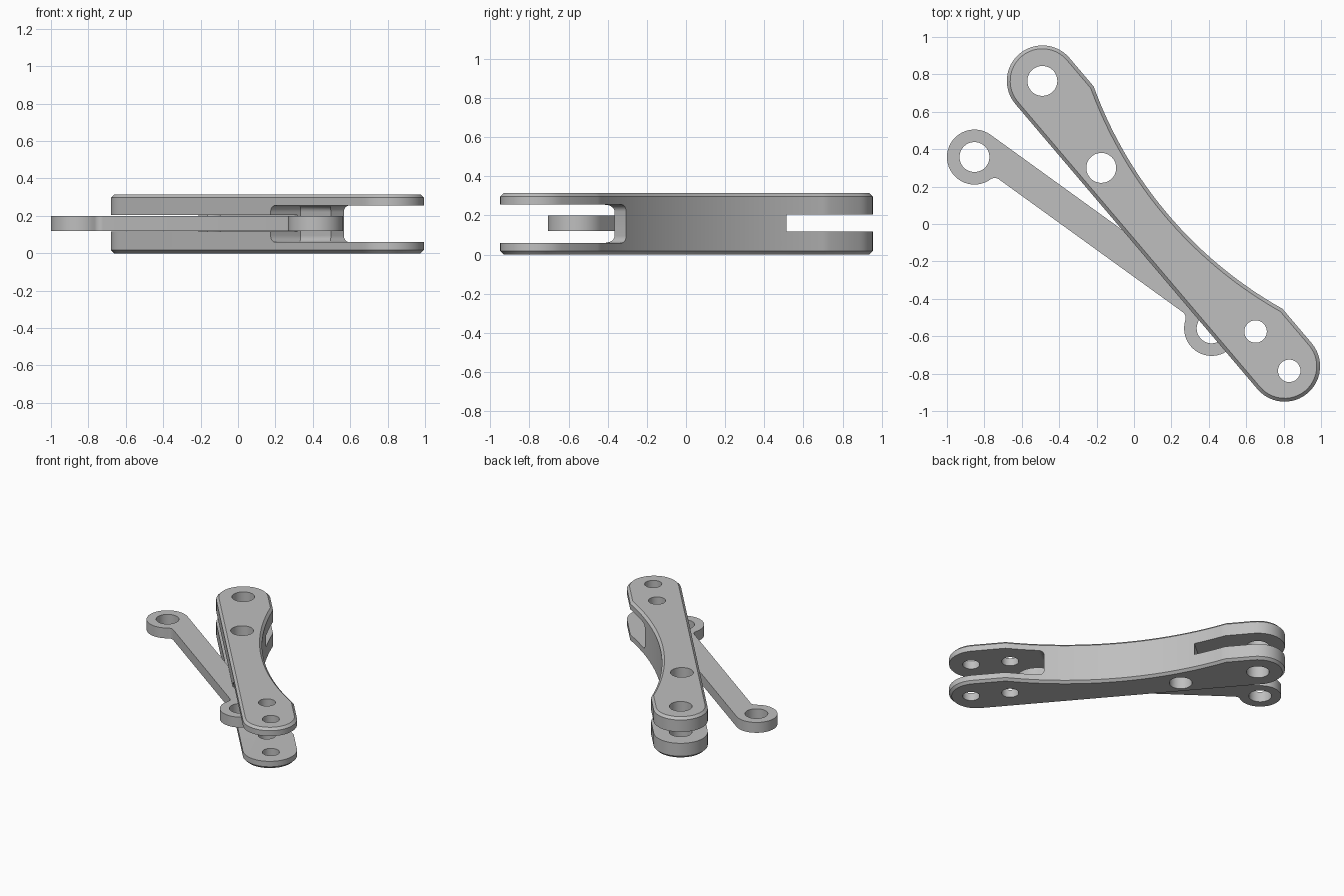
import bpy, bmesh, math
from mathutils import Matrix

cube = bpy.data.objects.get("Cube")
if cube:
    bpy.data.objects.remove(cube, do_unlink=True)

mat = bpy.data.materials.new("plain grey")
mat.use_nodes = True
GREY = (0.52, 0.52, 0.52, 1)
mat.diffuse_color = GREY
bsdf = next(n for n in mat.node_tree.nodes if n.type == 'BSDF_PRINCIPLED')
bsdf.inputs["Base Color"].default_value = GREY


def arc(cx, cy, r, a0, a1, n=24):
    """Points on an arc, angles in degrees."""
    steps = [math.radians(a0 + (a1 - a0) * i / n) for i in range(n + 1)]
    return [(cx + r * math.cos(a), cy + r * math.sin(a)) for a in steps]


def frame(a, b):
    """Matrix with origin at a and x axis pointing to b, plus the distance."""
    dx, dy = b[0] - a[0], b[1] - a[1]
    m = Matrix.Translation((a[0], a[1], 0)) @ Matrix.Rotation(math.atan2(dy, dx), 4, 'Z')
    return m, math.hypot(dx, dy)


def prism(name, pts, z0, z1, matrix, bevel=0, segments=1):
    """Extrude an outline; optionally bevel its top and bottom rims."""
    bm = bmesh.new()
    base = bm.faces.new([bm.verts.new((x, y, z0)) for x, y in pts])
    top = bmesh.ops.extrude_face_region(bm, geom=[base])["geom"]
    bmesh.ops.translate(bm, vec=(0, 0, z1 - z0),
                        verts=[v for v in top if isinstance(v, bmesh.types.BMVert)])
    bmesh.ops.recalc_face_normals(bm, faces=bm.faces)
    if bevel:
        rims = [e for e in bm.edges if abs(e.verts[0].co.z - e.verts[1].co.z) < 1e-5]
        bmesh.ops.bevel(bm, geom=rims, offset=bevel, segments=segments,
                        profile=0.5, affect='EDGES', clamp_overlap=False)
    mesh = bpy.data.meshes.new(name)
    bm.to_mesh(mesh)
    bm.free()
    mesh.materials.append(mat)
    ob = bpy.data.objects.new(name, mesh)
    ob.matrix_world = matrix
    bpy.context.collection.objects.link(ob)
    return ob


def finish(ob, cutters):
    """Subtract the cutters, remove them and smooth the curved walls."""
    bpy.ops.object.select_all(action='DESELECT')
    ob.select_set(True)
    bpy.context.view_layer.objects.active = ob
    for c in cutters:
        c.hide_render = True
        mod = ob.modifiers.new("cut", 'BOOLEAN')
        mod.operation, mod.solver, mod.object = 'DIFFERENCE', 'EXACT', c
        bpy.ops.object.modifier_apply(modifier=mod.name)
        bpy.data.objects.remove(c, do_unlink=True)
    bpy.ops.object.shade_smooth_by_angle(angle=math.radians(25))


def hole(x, y, r, matrix):
    return prism("hole_cutter", arc(x, y, r, 0, 352.5, 47), -0.5, 0.8, matrix)


# Main arm: round ends, straight lower edge, hollowed upper edge
M, L = frame((-0.49, 0.765), (0.805, -0.76))
R, X0, X1, SAG = 0.19, 0.20, 1.76, 0.14
half = (X1 - X0) / 2
big = (half ** 2 + SAG ** 2) / (2 * SAG)
spread = math.degrees(math.asin(half / big))
outline = (arc(0, 0, R, 90, 270) + arc(L, 0, R, -90, 90)
           + arc((X0 + X1) / 2, R - SAG + big, big, -90 + spread, -90 - spread, 40))
arm = prism("main_arm", outline, 0, 0.315, M, 0.018)

# Fork slots: wide stepped one at the front, thin one at the back that also houses the link
wide = [(1.25, -0.6), (2.8, -0.6), (2.8, 0.6), (1.5, 0.6), (1.5, 0.02), (1.25, 0.02)]
thin = [(-0.6, -0.6), (1.4, -0.6), (1.4, 0.0), (0.43, 0.0), (0.43, 0.6), (-0.6, 0.6)]
arm_cutters = [prism("wide_slot_cutter", wide, 0.06, 0.255, M, 0.035, 6),
               prism("thin_slot_cutter", thin, 0.117, 0.205, M)]
inv = M.inverted()
for x, y, r in [(-0.49, 0.765, 0.08), (-0.175, 0.30, 0.08),
                (0.65, -0.575, 0.06), (0.83, -0.785, 0.06)]:
    p = inv @ Matrix.Translation((x, y, 0)).translation
    arm_cutters.append(hole(p.x, p.y, r, M))
finish(arm, arm_cutters)

# Side link: two eyes joined by an offset bar with small fillets
K, D = frame((-0.853, 0.358), (0.415, -0.558))
r, low, f = 0.147, -0.02, 0.04
s = math.sqrt((r + f) ** 2 - (low - f) ** 2)
a = math.degrees(math.atan2(low - f, s))
link_outline = (arc(0, 0, r, 90, 360 + a, 36)
                + arc(s, low - f, f, 180 + a, 90, 8)[1:]
                + arc(D - s, low - f, f, 90, -a, 8)
                + arc(D, 0, r, -180 - a, 90, 36)[1:])
link = prism("side_link", link_outline, 0.12, 0.20, K)
finish(link, [hole(0, 0, 0.08, K), hole(D, 0, 0.08, K)])
